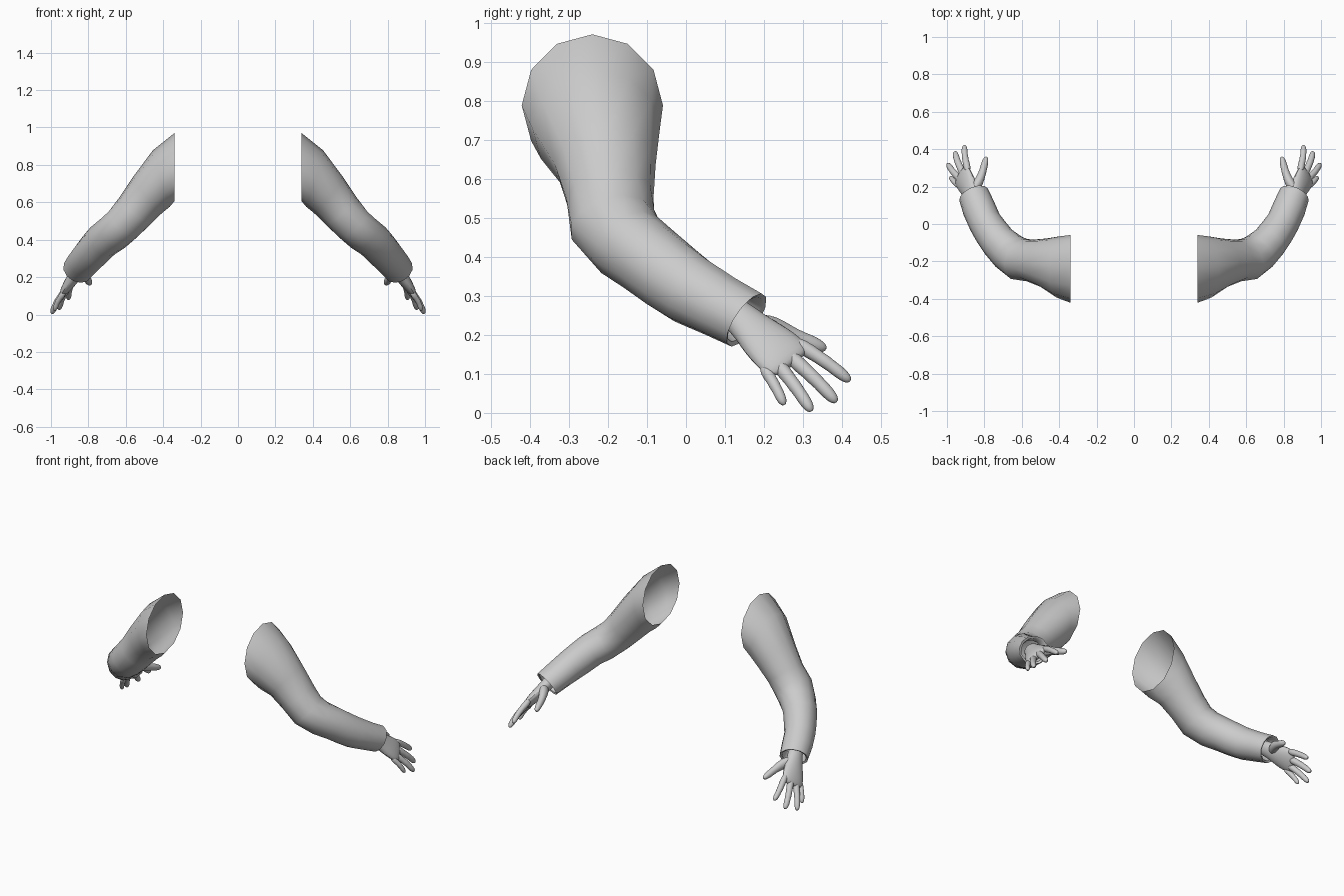
import bpy, math
from mathutils import Vector as V

if "Cube" in bpy.data.objects:
    bpy.data.objects.remove(bpy.data.objects["Cube"])


def loft(name, rings, ref, normals=None, sides=12, cap=False, sub=0, fold=()):
    """Skin elliptical rings (x, y, z, radius along ref, radius across); mirrored over x."""
    pts = [V(r[:3]) for r in rings]
    normals = normals or {}
    verts, faces = [], []
    for i, r in enumerate(rings):
        if i in normals:
            n = V(normals[i]).normalized()
        else:
            n = (pts[min(i + 1, len(pts) - 1)] - pts[max(i - 1, 0)]).normalized()
        u = V(ref)
        u = (u - n * u.dot(n)).normalized()
        v = n.cross(u)
        for k in range(sides):
            a = 2 * math.pi * k / sides
            verts.append(pts[i] + u * r[3] * math.cos(a) + v * r[4] * math.sin(a))
    for i in range(len(rings) - 1):
        for k in range(sides):
            j = (k + 1) % sides
            faces.append((i * sides + k, i * sides + j, (i + 1) * sides + j, (i + 1) * sides + k))
    if cap:
        faces.append(tuple(reversed(range(sides))))
        faces.append(tuple(range(len(verts) - sides, len(verts))))
    me = bpy.data.meshes.new(name)
    me.from_pydata(verts, [], faces)
    ob = bpy.data.objects.new(name, me)
    bpy.context.collection.objects.link(ob)
    m = ob.modifiers.new("mirror", 'MIRROR')
    m.use_mirror_merge = False
    if sub:
        s = ob.modifiers.new("subdivision", 'SUBSURF')
        s.levels = s.render_levels = sub
    bpy.ops.object.select_all(action='DESELECT')
    ob.select_set(True)
    bpy.context.view_layer.objects.active = ob
    bpy.ops.object.shade_smooth_by_angle(angle=math.radians(50))
    return ob


# Sleeve: open at the shoulder, hem turned inward at the cuff
fwd = (.35, .77, -.52)
loft("sleeve", [
    (.34, -.24, .788, .182, .181),
    (.41, -.23, .727, .158, .163),
    (.485, -.207, .637, .123, .130),
    (.555, -.195, .55, .110, .113),
    (.615, -.187, .482, .104, .115),
    (.672, -.147, .432, .100, .106),
    (.725, -.095, .393, .097, .097),
    (.765, -.04, .35, .095, .093),
    (.797, .01, .315, .092, .089),
    (.83, .085, .274, .084, .089),
    (.857, .155, .238, .080, .083),
    (.855, .150, .240, .068, .070),
    (.838, .105, .265, .056, .058),
], (0, 0, 1), {0: (1, 0, 0), 1: (.95, .03, -.28), 2: (.75, .08, -.66),
               9: fwd, 10: fwd, 11: fwd, 12: fwd})

# Wrist and palm, flattened across the hand's width direction
width = (-.38, .80, .46)
loft("palm", [
    (.835, .100, .272, .047, .040),
    (.860, .150, .235, .048, .037),
    (.875, .180, .205, .060, .036),
    (.895, .215, .175, .071, .033),
    (.914, .248, .146, .076, .027),
    (.925, .268, .128, .068, .018),
    (.928, .273, .124, .040, .008),
], width, cap=True, sub=1)


# Fingers: slightly bent tubes with soft joints and rounded tips
def finger(name, base, tip, r):
    base, tip = V(base), V(tip)
    length = (tip - base).length
    bulge = V((.8, .06, .58)) * .006
    steps = [(-.25, .9), (0, 1.1), (.12, 1.08), (.3, .97), (.42, 1.04), (.56, .92),
             (.68, .96), (.82, .9), (1 - .5 * r / length, .72), (1, .3)]
    rings = []
    for t, s in steps:
        p = base.lerp(tip, t) + bulge * math.sin(math.pi * max(t, 0))
        rings.append((*p, r * s, r * s))
    loft(name, rings, width, sides=10, cap=True, sub=1)


for name, base, tip, r in [
    ("index_finger", (.893, .308, .163), (.906, .421, .081), .018),
    ("middle_finger", (.920, .283, .130), (.957, .386, .027), .019),
    ("ring_finger", (.937, .247, .110), (.996, .322, .004), .018),
    ("little_finger", (.940, .208, .103), (.981, .252, .020), .015),
]:
    finger(name, base, tip, r)

# Thumb with its fleshy base
loft("thumb", [
    (.868, .165, .222, .022, .020),
    (.852, .190, .222, .034, .028),
    (.830, .224, .217, .033, .027),
    (.814, .265, .200, .024, .022),
    (.805, .295, .188, .021, .020),
    (.798, .325, .177, .021, .019),
    (.792, .348, .168, .016, .015),
    (.789, .360, .164, .006, .006),
], width, cap=True, sub=1)
